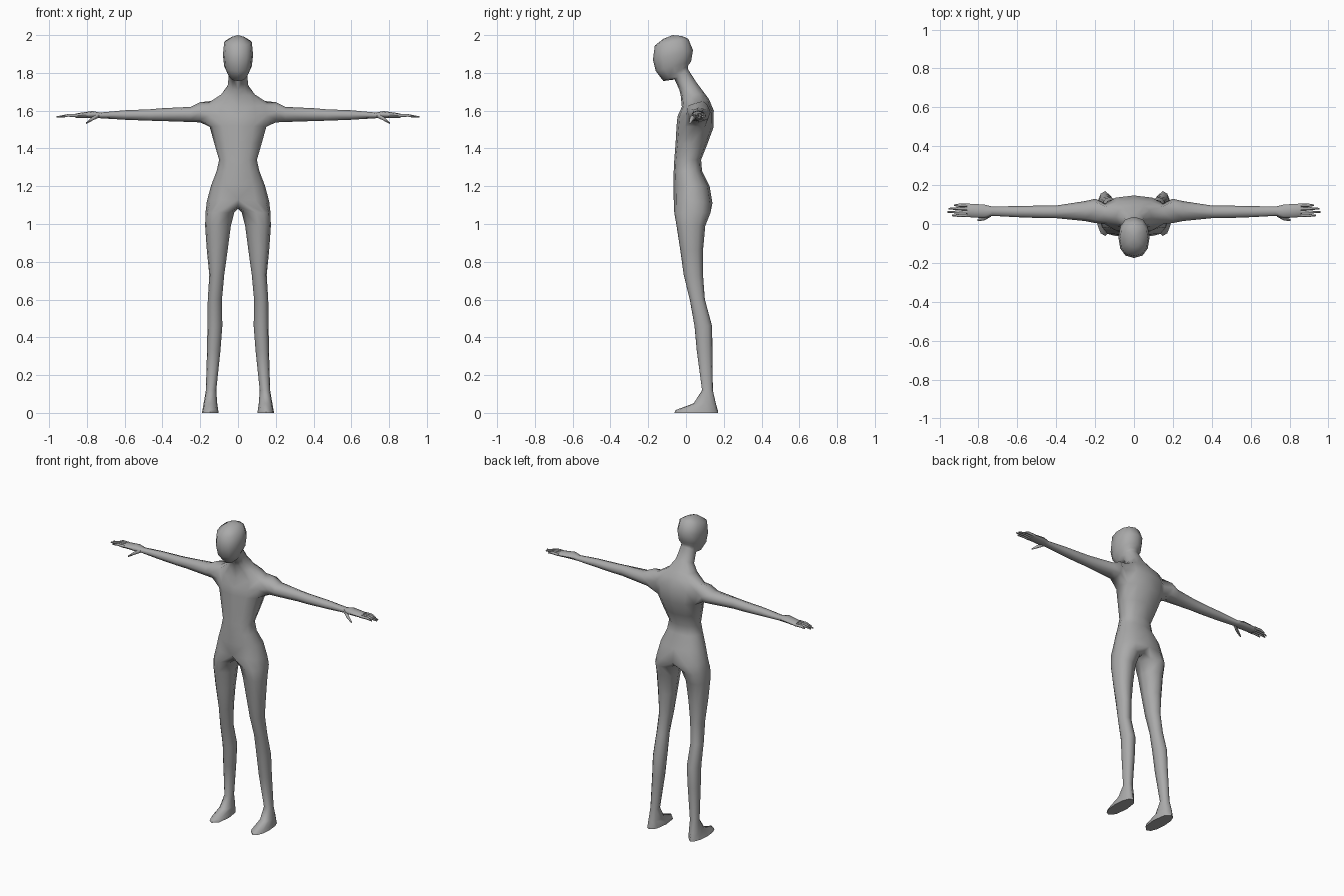
import bpy, bmesh, math
from mathutils import Vector

cube = bpy.data.objects.get("Cube")
if cube:
    bpy.data.objects.remove(cube)

skin = bpy.data.materials.new("plain grey")
skin.use_nodes = True
GREY = (0.4, 0.4, 0.4, 1)
skin.diffuse_color = GREY
skin.node_tree.nodes["Principled BSDF"].inputs["Base Color"].default_value = GREY

bm = bmesh.new()


def power(v, p):
    return math.copysign(abs(v) ** p, v) if abs(v) > 1e-6 else 0.0


def bridge(a, b, closed=True, skip=()):
    """Join two equal rows of vertices with quads."""
    n = len(a)
    for i in range(n if closed else n - 1):
        if i not in skip:
            j = (i + 1) % n
            bm.faces.new((a[i], a[j], b[j], b[i]))


def half_ring(yf, zf, yb, zb, w):
    """Half of a tilted torso section, from front centre to back centre."""
    front, back = Vector((0, yf, zf)), Vector((0, yb, zb))
    row = []
    for i in range(7):
        a = math.pi * i / 6
        t = (1 - power(math.cos(a), 0.9)) / 2
        row.append(bm.verts.new(front.lerp(back, t) + Vector((w * power(math.sin(a), 0.85), 0, 0))))
    return row


def leg_ring(xi, xo, yf, yb, z):
    """Leg section: seven outer points, then three inner ones."""
    angles = [-90 + 30 * i for i in range(7)] + [135, 180, 225]
    row = []
    for d in angles:
        c, s = math.cos(math.radians(d)), math.sin(math.radians(d))
        x = (xi + xo) / 2 + (xo - xi) / 2 * power(c, 0.9)
        row.append(bm.verts.new((x, (yf + yb) / 2 + (yb - yf) / 2 * power(s, 0.9), z)))
    return row


def arm_ring(x, yf, yb, zb, zt):
    """Arm section with eight points, starting low at the front."""
    row = []
    for i in range(8):
        a = math.radians(225 + 45 * i)
        row.append(bm.verts.new((x, (yf + yb) / 2 + (yb - yf) / 2 * power(math.cos(a), 0.9),
                                 (zb + zt) / 2 + (zt - zb) / 2 * power(math.sin(a), 0.9))))
    return row


def digit(points, radii):
    """Tapered finger along a short path."""
    rows = []
    for (x, y, z), r in zip(points, radii):
        rows.append([bm.verts.new((x, y + r * math.cos(math.pi * k / 3),
                                   z + r * math.sin(math.pi * k / 3))) for k in range(6)])
    for a, b in zip(rows, rows[1:]):
        bridge(a, b)
    bm.faces.new(rows[0])
    bm.faces.new(rows[-1])


# Torso, neck and head: front y, z, back y, z, half width
trunk = [half_ring(*r) for r in (
    (-.065, 1.13, .14, 1.11, .165), (-.065, 1.21, .125, 1.20, .142),
    (-.065, 1.28, .085, 1.28, .113), (-.062, 1.34, .08, 1.34, .10),
    (-.055, 1.43, .112, 1.42, .125), (-.05, 1.52, .145, 1.51, .15),
    (-.045, 1.57, .147, 1.60, .17), (-.022, 1.62, .122, 1.66, .16),
    (-.028, 1.68, .10, 1.69, .09), (-.035, 1.71, .055, 1.75, .055),
    (-.06, 1.765, .01, 1.82, .048), (-.12, 1.757, .012, 1.84, .052),
    (-.16, 1.81, .027, 1.86, .073), (-.175, 1.87, .037, 1.92, .08),
    (-.165, 1.945, .012, 1.98, .073), (-.12, 1.98, -.02, 1.995, .035))]
SHOULDER = 5
for i, (a, b) in enumerate(zip(trunk, trunk[1:])):
    bridge(a, b, False, (2, 3) if i in (SHOULDER, SHOULDER + 1) else ())
crown = bm.verts.new((0, -.07, 2))
for a, b in zip(trunk[-1], trunk[-1][1:]):
    bm.faces.new((a, b, crown))

# Leg and foot, growing out of the pelvis
crotch = [bm.verts.new((0, y, z)) for y, z in ((.095, 1.085), (.03, 1.08), (-.03, 1.09))]
prev = trunk[0] + crotch
for r in ((.02, .172, -.062, .13, 1.06), (.038, .174, -.05, .102, .99),
          (.055, .165, -.03, .09, .86), (.073, .152, -.012, .09, .73),
          (.085, .16, .02, .10, .60), (.083, .162, .045, .138, .46),
          (.093, .164, .057, .14, .33), (.115, .17, .085, .142, .12),
          (.11, .182, .04, .158, .05), (.105, .188, -.055, .168, .015),
          (.103, .192, -.062, .17, 0)):
    ring = leg_ring(*r)
    bridge(prev, ring)
    prev = ring
bm.faces.new(prev)

# Arm and palm, growing out of the shoulder opening
low, mid, top = trunk[SHOULDER:SHOULDER + 3]
prev = low[2:5] + [mid[4], top[4], top[3], top[2], mid[2]]
for r in ((.20, .005, .13, 1.538, 1.645), (.25, .015, .118, 1.54, 1.62),
          (.40, .03, .095, 1.545, 1.613), (.47, .03, .095, 1.547, 1.607),
          (.60, .035, .092, 1.552, 1.602), (.73, .042, .09, 1.56, 1.59),
          (.77, .03, .10, 1.562, 1.598), (.86, .036, .105, 1.562, 1.585)):
    ring = arm_ring(*r)
    bridge(prev, ring)
    prev = ring
bm.faces.new(prev)

# Fingers and thumb
for k, tip in enumerate((.935, .96, .955, .925)):
    y = .044 + .0175 * k
    digit([(.85, y, 1.574), (.90, y, 1.575), (tip, y, 1.567)], (.009, .008, .004))
digit([(.735, .05, 1.575), (.77, .03, 1.558), (.805, .02, 1.533)], (.012, .012, .005))

bmesh.ops.recalc_face_normals(bm, faces=bm.faces)
mesh = bpy.data.meshes.new("body")
bm.to_mesh(mesh)
bm.free()
mesh.materials.append(skin)
body = bpy.data.objects.new("body", mesh)
bpy.context.collection.objects.link(body)
bpy.context.view_layer.objects.active = body
body.select_set(True)

# Mirror to the other side and smooth
mirror = body.modifiers.new("mirror", 'MIRROR')
mirror.use_clip = True
bpy.ops.object.modifier_apply(modifier="mirror")
bpy.ops.object.shade_smooth_by_angle(angle=math.radians(65))
